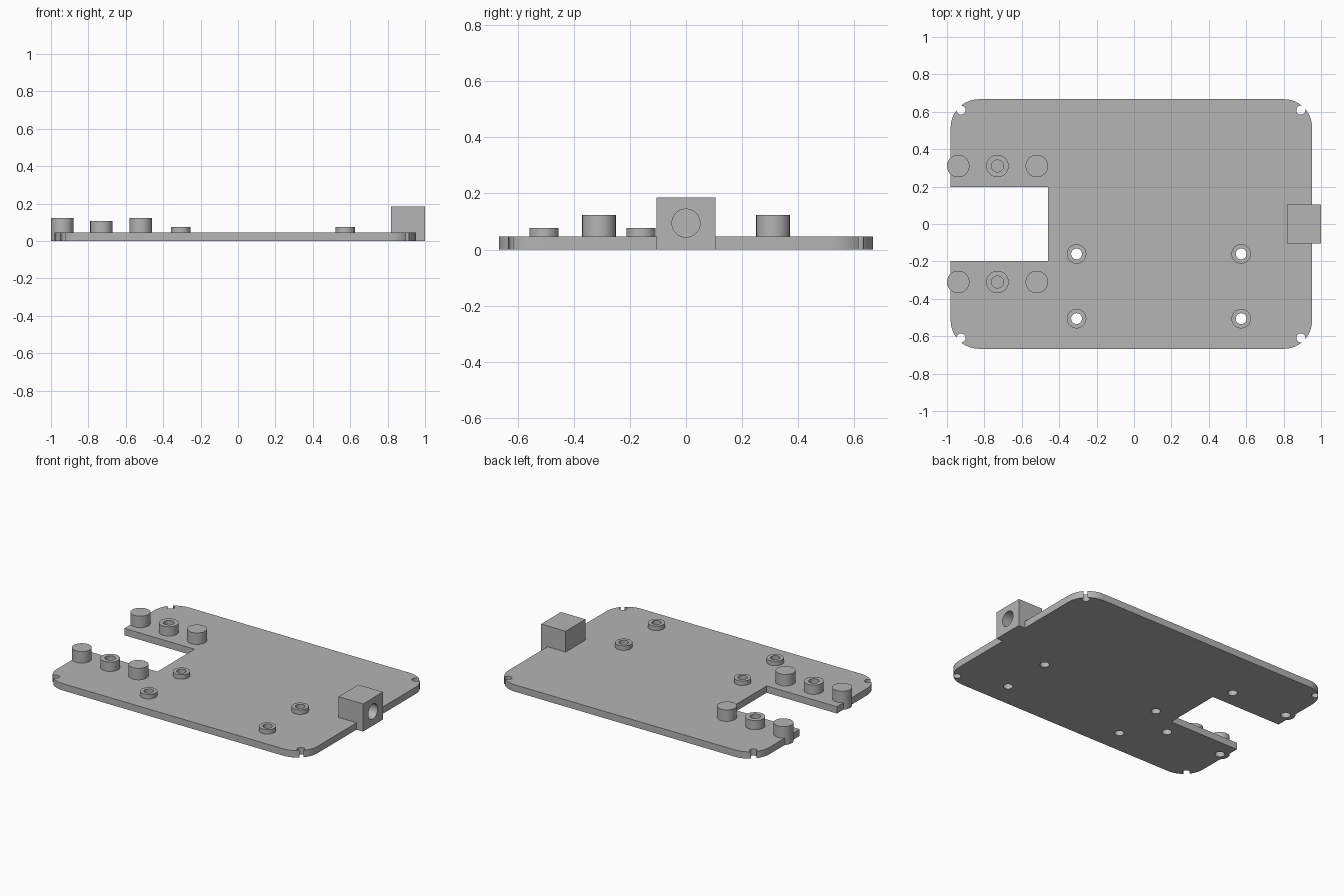
import bpy, bmesh, math
from mathutils import Matrix, Vector

cube = bpy.data.objects.get("Cube")
if cube:
    bpy.data.objects.remove(cube, do_unlink=True)

grey = bpy.data.materials.new("plain_grey")
grey.use_nodes = True
COLOR = (0.46, 0.46, 0.46, 1)
grey.diffuse_color = COLOR
grey.node_tree.nodes["Principled BSDF"].inputs["Base Color"].default_value = COLOR

THICK = 0.046
HALF_Y = 0.667
LEFT, RIGHT = -0.98, 0.952
SEGMENTS = 48


def finish(name, bm):
    bmesh.ops.recalc_face_normals(bm, faces=bm.faces)
    mesh = bpy.data.meshes.new(name)
    bm.to_mesh(mesh)
    bm.free()
    mesh.materials.append(grey)
    obj = bpy.data.objects.new(name, mesh)
    bpy.context.collection.objects.link(obj)
    return obj


def smooth(obj):
    bpy.ops.object.select_all(action='DESELECT')
    obj.select_set(True)
    bpy.context.view_layer.objects.active = obj
    bpy.ops.object.shade_smooth_by_angle(angle=math.radians(30))


def add_box(bm, low, high):
    low, high = Vector(low), Vector(high)
    size = Matrix.Diagonal((high - low).to_4d())
    bmesh.ops.create_cube(bm, size=1, matrix=Matrix.Translation((low + high) / 2) @ size)


def add_cylinder(bm, center, radius, depth, turn=Matrix()):
    bmesh.ops.create_cone(bm, cap_ends=True, segments=SEGMENTS, radius1=radius,
                          radius2=radius, depth=depth,
                          matrix=Matrix.Translation(center) @ turn)


def cut(obj, cutter):
    mod = obj.modifiers.new("cut", 'BOOLEAN')
    mod.operation = 'DIFFERENCE'
    mod.solver = 'EXACT'
    mod.object = cutter
    bpy.context.view_layer.objects.active = obj
    bpy.ops.object.modifier_apply(modifier=mod.name)
    bpy.data.objects.remove(cutter, do_unlink=True)
    smooth(obj)


def lathe(name, profile, x, y):
    """Spin an (r, z) outline about a vertical axis."""
    bm = bmesh.new()
    verts = [bm.verts.new((r, 0, z)) for r, z in profile]
    edges = [bm.edges.new((a, b)) for a, b in zip(verts, verts[1:])]
    if profile[0][0] > 0:
        edges.append(bm.edges.new((verts[-1], verts[0])))
    bmesh.ops.spin(bm, geom=verts + edges, cent=(0, 0, 0), axis=(0, 0, 1),
                   angle=math.tau, steps=SEGMENTS)
    bmesh.ops.remove_doubles(bm, verts=bm.verts, dist=0.0001)
    bmesh.ops.translate(bm, verts=bm.verts, vec=(x, y, 0))
    smooth(finish(name, bm))


# Base plate with rounded corners
bm = bmesh.new()
radius, steps = 0.15, 12
outline = []
for i, (x, y) in enumerate([(RIGHT, HALF_Y), (LEFT, HALF_Y), (LEFT, -HALF_Y), (RIGHT, -HALF_Y)]):
    cx, cy = x - math.copysign(radius, x), y - math.copysign(radius, y)
    for k in range(steps + 1):
        a = (i + k / steps) * math.pi / 2
        outline.append(bm.verts.new((cx + radius * math.cos(a), cy + radius * math.sin(a), 0)))
face = bm.faces.new(outline)
top = bmesh.ops.extrude_face_region(bm, geom=[face])["geom"]
bmesh.ops.translate(bm, vec=(0, 0, THICK),
                    verts=[v for v in top if isinstance(v, bmesh.types.BMVert)])
plate = finish("base_plate", bm)

# Notch, screw holes and sockets cut through the plate
post_xs = (-0.94, -0.52)
boss_x, post_y = -0.73, 0.31
standoffs = [(x, y) for x in (-0.307, 0.573) for y in (-0.16, -0.506)]
bm = bmesh.new()
add_box(bm, (-1.2, -0.197, -0.1), (-0.46, 0.197, 0.2))
add_box(bm, (0.818, -0.105, -0.1), (1.2, 0.105, 0.2))
for x in (-0.925, 0.892):
    for s in (-1, 1):
        add_cylinder(bm, (x, s * 0.609, 0), 0.024, 0.4)
for x, y in standoffs:
    add_cylinder(bm, (x, y, 0), 0.029, 0.4)
for x in post_xs:
    for s in (-1, 1):
        add_cylinder(bm, (x, s * post_y, 0), 0.06, 0.4)
cut(plate, finish("plate_cutter", bm))

# Posts with blind holes underneath, and bosses with blind holes on top
post = [(0, 0.1), (0.03, 0.1), (0.03, 0), (0.06, 0), (0.06, 0.123), (0, 0.123)]
boss = [(0, THICK + 0.004), (0.032, THICK + 0.004), (0.032, 0.108), (0.06, 0.108),
        (0.06, 0.03), (0, 0.03)]
for side, s in (("left", 1), ("right", -1)):
    for place, x in zip(("outer", "inner"), post_xs):
        lathe(f"{side}_{place}_post", post, x, s * post_y)
    lathe(f"{side}_boss", boss, boss_x, s * post_y)

# Hollow standoffs over the through holes
ring = [(0.029, 0.03), (0.029, 0.076), (0.052, 0.076), (0.052, 0.03)]
for i, (x, y) in enumerate(standoffs):
    lathe(f"standoff_{i + 1}", ring, x, y)

# Connector block with a round bore in its outer face
bm = bmesh.new()
add_box(bm, (0.818, -0.105, 0), (1, 0.105, 0.185))
block = finish("connector_block", bm)
bm = bmesh.new()
add_cylinder(bm, (0.98, 0, 0.094), 0.05, 0.24, Matrix.Rotation(math.pi / 2, 4, 'Y'))
cut(block, finish("bore_cutter", bm))
